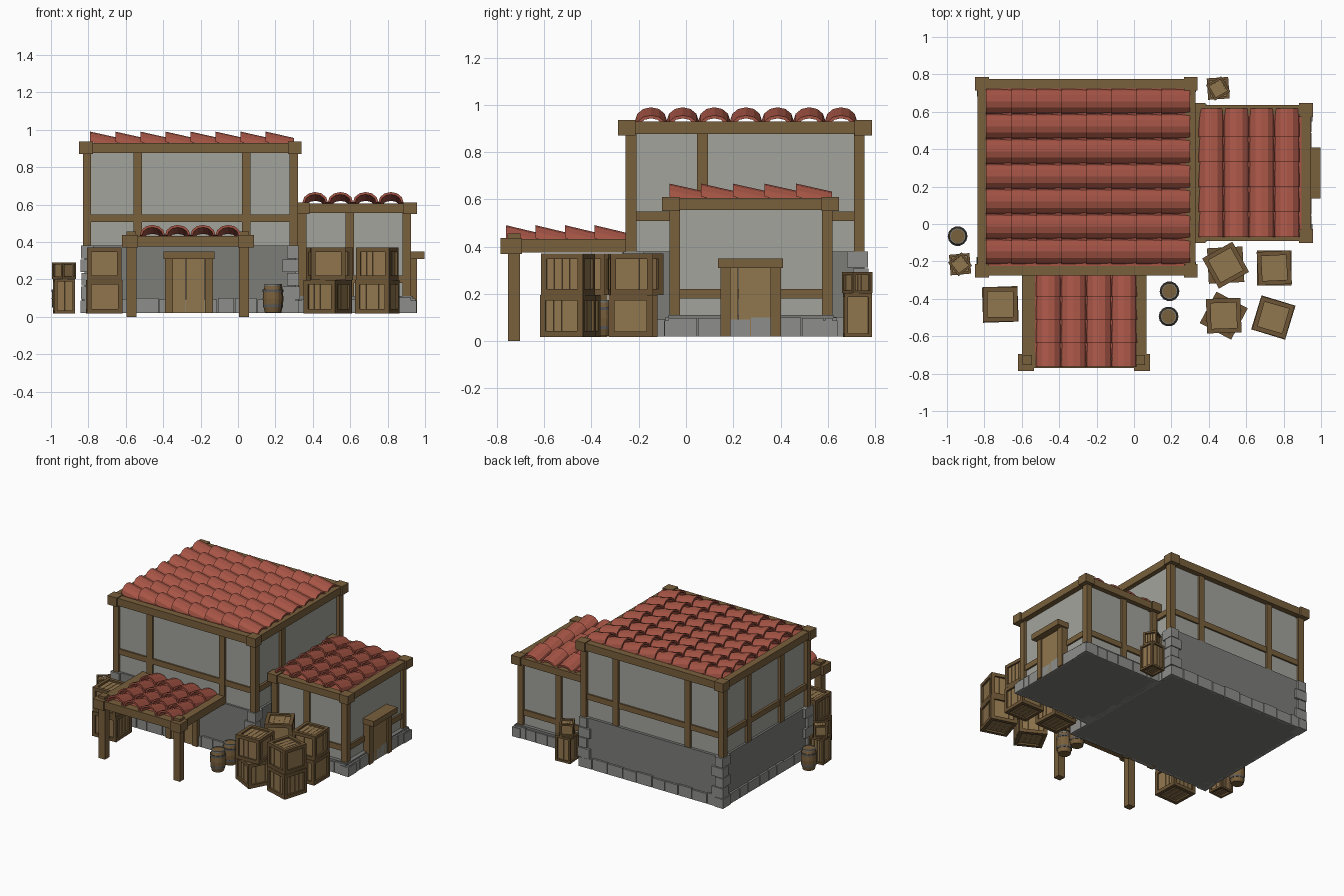
import bpy, bmesh, math, random
from mathutils import Matrix, Vector

if "Cube" in bpy.data.objects:
    bpy.data.objects.remove(bpy.data.objects["Cube"])

random.seed(4)


def material(name, r, g, b):
    m = bpy.data.materials.new(name)
    m.diffuse_color = (r, g, b, 1)
    m.use_nodes = True
    m.node_tree.nodes["Principled BSDF"].inputs["Base Color"].default_value = m.diffuse_color
    return m


WOOD = material("timber", 0.19, 0.115, 0.045)
PLANK = material("planks", 0.28, 0.18, 0.075)
CRATE = material("crate_frame", 0.15, 0.09, 0.035)
TILE = material("clay_tile", 0.38, 0.09, 0.06)
PLASTER = material("plaster", 0.36, 0.37, 0.33)
STONE = material("stone", 0.2, 0.205, 0.19)
BLOCK = material("stone_block", 0.27, 0.275, 0.26)
IRON = material("iron", 0.1, 0.1, 0.1)


def finish(name, bm, mat, loc=(0, 0, 0), rot=0):
    bmesh.ops.recalc_face_normals(bm, faces=bm.faces)
    me = bpy.data.meshes.new(name)
    bm.to_mesh(me)
    bm.free()
    me.materials.append(mat)
    ob = bpy.data.objects.new(name, me)
    ob.location = loc
    ob.rotation_euler.z = math.radians(rot)
    bpy.context.collection.objects.link(ob)
    return ob


def boxes(name, mat, items, loc=(0, 0, 0), rot=0):
    """One object from boxes given as (x0, x1, y0, y1, z0, z1)."""
    bm = bmesh.new()
    for x0, x1, y0, y1, z0, z1 in items:
        m = Matrix.Translation(((x0 + x1) / 2, (y0 + y1) / 2, (z0 + z1) / 2))
        m = m @ Matrix.Diagonal((x1 - x0, y1 - y0, z1 - z0, 1))
        bmesh.ops.create_cube(bm, size=1, matrix=m)
    return finish(name, bm, mat, loc, rot)


def tiles(name, origin, along, across, rows, cols, pitch, width):
    """Overlapping half-round tiles, each sloping down along the row."""
    bm = bmesh.new()
    o, u, v = Vector(origin), Vector(along), Vector(across)
    n = 6
    for r in range(rows):
        for c in range(cols):
            rings = []
            for a, dz in ((r * pitch, 0.0), ((r + 1.06) * pitch, -0.034)):
                ring = []
                for t in (0, 0.013):
                    for i in range(n + 1):
                        k = math.pi * (i if t == 0 else n - i) / n
                        w, h = width * 0.5 - t, 0.055 - t
                        ring.append(bm.verts.new(o + u * (a - dz * 0.3) + v * ((c + 0.5) * width - w * math.cos(k))
                                                 + Vector((0, 0, dz + h * math.sin(k)))))
                rings.append(ring)
            m = len(rings[0])
            for i in range(m):
                j = (i + 1) % m
                bm.faces.new((rings[0][i], rings[0][j], rings[1][j], rings[1][i]))
            for ring in rings:
                for i in range(n):
                    bm.faces.new((ring[i], ring[i + 1], ring[m - 2 - i], ring[m - 1 - i]))
    return finish(name, bm, TILE)


def roof_frame(name, x0, x1, y0, y1, z0, z1, cap=0.012):
    """Four eaves beams with slightly larger corner caps."""
    b = 0.05
    items = [(x0, x1, y0, y0 + b, z0, z1), (x0, x1, y1 - b, y1, z0, z1),
             (x0, x0 + b, y0, y1, z0, z1), (x1 - b, x1, y0, y1, z0, z1)]
    boxes(name + "_beams", WOOD, items)
    caps = [(x - cap, x + b + cap, y - cap, y + b + cap, z0 - 0.005, z1 + 0.006)
            for x in (x0, x1 - b) for y in (y0, y1 - b)]
    boxes(name + "_corner_caps", WOOD, caps)


def timber_frame(name, x0, x1, y0, y1, z0, z1, rail, front, left, right):
    """Corner posts, intermediate posts and a rail on all four walls."""
    p = 0.045
    items = [(x, x + p, y, y + p, z0, z1) for x in (x0, x1 - p) for y in (y0, y1 - p)]
    for x in front:
        items += [(x - p / 2, x + p / 2, y, y + 0.03, z0, z1) for y in (y0 + 0.004, y1 - 0.034)]
    items += [(x0 + 0.004, x0 + 0.034, y - p / 2, y + p / 2, z0, z1) for y in left]
    items += [(x1 - 0.034, x1 - 0.004, y - p / 2, y + p / 2, z0, z1) for y in right]
    items += [(x0, x1, y, y + 0.025, rail, rail + 0.04) for y in (y0 + 0.008, y1 - 0.033)]
    items += [(x, x + 0.025, y0, y1, rail, rail + 0.04) for x in (x0 + 0.008, x1 - 0.033)]
    boxes(name, WOOD, items)


def foundation(name, x0, x1, y0, y1, courses):
    """Low row of blocks round the foot, and stacked corner stones."""
    items = []
    d = 0.012
    for horizontal, a0, a1 in ((True, x0, x1), (False, y0, y1)):
        for side in (0, 1):
            a = a0
            while a < a1 - 0.03:
                e = min(a + random.uniform(0.08, 0.13), a1)
                h = random.uniform(0.07, 0.082)
                if horizontal:
                    y = (y0, y1)[side]
                    items.append((a, e - 0.005, y - d, y + d, 0.02, h + 0.02))
                else:
                    x = (x0, x1)[side]
                    items.append((x - d, x + d, a, e - 0.005, 0.02, h + 0.02))
                a = e
    step = 0.073
    for sx, x in ((1, x0), (-1, x1)):
        for sy, y in ((1, y0), (-1, y1)):
            for i in range(courses):
                w, l = (0.075, 0.05) if i % 2 else (0.05, 0.075)
                o = random.uniform(0.012, 0.02)
                xs, ys = sorted((x - sx * o, x + sx * w)), sorted((y - sy * o, y + sy * l))
                items.append((*xs, *ys, 0.02 + i * step, 0.015 + (i + 1) * step))
    boxes(name, BLOCK, items)


def door(name, loc, rot):
    """Plank door facing local -y, with jambs and a deep lintel."""
    boxes(name + "_frame", WOOD, [(-0.128, -0.085, -0.028, 0.02, 0.02, 0.31), (0.085, 0.128, -0.028, 0.02, 0.02, 0.31),
                                  (-0.137, 0.137, -0.068, 0.02, 0.31, 0.35)], loc, rot)
    boxes(name + "_planks", PLANK, [(-0.085 + i * 0.034, -0.052 + i * 0.034, -0.018, 0.02, 0.02, 0.31)
                                    for i in range(5)], loc, rot)


def crate(name, x, y, z, s, h, rot):
    """Framed crate with planked sides and lid."""
    a, t, p = s / 2, s * 0.13, 0.012
    bars = [(sx * a - (t if sx > 0 else 0), sx * a + (t if sx < 0 else 0),
             sy * a - (t if sy > 0 else 0), sy * a + (t if sy < 0 else 0), 0, h) for sx in (-1, 1) for sy in (-1, 1)]
    for z0, z1 in ((0, t), (h - t, h)):
        bars += [(-a, a, -a, t - a, z0, z1), (-a, a, a - t, a, z0, z1),
                 (-a, t - a, -a, a, z0, z1), (a - t, a, -a, a, z0, z1)]
    boxes(name + "_frame", CRATE, bars, (x, y, z), rot)
    q, w = a - p, (s - 2 * t) / 4
    slats = [(-q + 0.005, q - 0.005, -q + 0.005, q - 0.005, p + 0.005, h - p - 0.005)]
    for i in range(4):
        c0 = -a + t + i * w
        c1 = c0 + w - 0.003
        slats += [(c0, c1, -q, q, p, h - p), (-q, q, c0, c1, p + 0.002, h - p - 0.002)]
    boxes(name + "_planks", PLANK, slats, (x, y, z), rot)


def lathe(name, mat, profile, loc, n=14):
    bm = bmesh.new()
    rings = [[bm.verts.new((r * math.cos(2 * math.pi * i / n), r * math.sin(2 * math.pi * i / n), z))
              for i in range(n)] for r, z in profile]
    for lo, hi in zip(rings, rings[1:]):
        for i in range(n):
            bm.faces.new((lo[i], lo[(i + 1) % n], hi[(i + 1) % n], hi[i]))
    bm.faces.new(rings[0])
    bm.faces.new(rings[-1])
    finish(name, bm, mat, loc)


# Main house
boxes("main_stone_base", STONE, [(-0.82, 0.31, -0.25, 0.755, 0.02, 0.38)])
boxes("main_walls", PLASTER, [(-0.805, 0.295, -0.235, 0.735, 0.38, 0.9)])
foundation("main_stone_blocks", -0.822, 0.312, -0.252, 0.757, 5)
timber_frame("main_timbers", -0.83, 0.32, -0.255, 0.755, 0.38, 0.88, 0.508, (-0.537, 0.045), (0.07, 0.45), (0.07,))
roof_frame("main_roof", -0.838, 0.328, -0.275, 0.775, 0.876, 0.93)
boxes("main_roof_deck", TILE, [(-0.8, 0.3, -0.24, 0.74, 0.9, 0.925)])
tiles("main_roof_tiles", (-0.79, -0.215, 0.935), (1, 0, 0), (0, 1, 0), 8, 7, 0.134, 0.134)
door("front_door", (-0.262, -0.25, 0), 0)

# Side annex
boxes("annex_stone_base", STONE, [(0.3, 0.935, -0.075, 0.625, 0.02, 0.11)])
boxes("annex_walls", PLASTER, [(0.3, 0.905, -0.05, 0.6, 0.1, 0.58)])
foundation("annex_stone_blocks", 0.34, 0.936, -0.074, 0.624, 1)
timber_frame("annex_timbers", 0.32, 0.925, -0.07, 0.62, 0.1, 0.56, 0.18, (0.598,), (), ())
roof_frame("annex_roof", 0.32, 0.945, -0.09, 0.635, 0.555, 0.605)
boxes("annex_roof_deck", TILE, [(0.34, 0.91, -0.06, 0.61, 0.575, 0.6)])
tiles("annex_roof_tiles", (0.345, -0.07, 0.612), (0, 1, 0), (1, 0, 0), 5, 4, 0.134, 0.135)
door("side_door", (0.93, 0.273, 0), 90)

# Porch awning
boxes("awning_posts", WOOD, [(x, x + 0.053, -0.753, -0.703, 0, 0.44) for x in (-0.597, 0.006)])
boxes("awning_beams", WOOD, [(-0.6, -0.53, -0.76, -0.24, 0.375, 0.432), (0.01, 0.066, -0.76, -0.24, 0.375, 0.432),
                             (-0.6, 0.066, -0.77, -0.71, 0.375, 0.432)])
boxes("awning_corner_caps", WOOD, [(x, x + 0.085, -0.785, -0.695, 0.37, 0.437) for x in (-0.62, 0.0)]
      + [(x, x + 0.05, -0.755, -0.7, 0.43, 0.455) for x in (-0.595, 0.01)])
boxes("awning_deck", TILE, [(-0.54, 0.02, -0.73, -0.24, 0.4, 0.425)])
tiles("awning_tiles", (-0.525, -0.762, 0.436), (0, 1, 0), (1, 0, 0), 4, 4, 0.125, 0.135)

# Crate stacks: x, y, size, lower height, upper height, lower turn, upper turn
stacks = [(-0.715, -0.43, 0.19, 0.178, 0.175, 2, 0), (0.49, -0.22, 0.19, 0.178, 0.175, 3, 29),
          (0.75, -0.235, 0.185, 0.178, 0.175, 0, 3), (0.48, -0.49, 0.19, 0.178, 0.175, -28, 2),
          (0.745, -0.5, 0.19, 0.178, 0.175, -17, -16), (-0.93, -0.215, 0.11, 0.185, 0.088, 5, 38),
          (0.45, 0.725, 0.115, 0.185, 0.09, 4, 30)]
for i, (x, y, s, h0, h1, r0, r1) in enumerate(stacks):
    crate(f"crate_lower_{i}", x, y, 0.018, s, h0, r0)
    crate(f"crate_upper_{i}", x, y, 0.018 + h0, s * (0.97 if s > 0.15 else 0.83), h1, r1)

# Barrels with iron hoops and a recessed lid
for i, (x, y) in enumerate([(-0.943, -0.065), (0.19, -0.36), (0.185, -0.495)]):
    loc = (x, y, 0.022)
    lathe(f"barrel_{i}", WOOD, [(0.041, 0), (0.05, 0.035), (0.053, 0.075), (0.05, 0.115), (0.041, 0.15)], loc)
    for j, (z, r) in enumerate([(0.03, 0.051), (0.11, 0.053)]):
        lathe(f"barrel_hoop_{i}_{j}", IRON, [(r, z), (r, z + 0.013)], loc)
    lathe(f"barrel_lid_{i}", STONE, [(0.044, 0.142), (0.044, 0.153), (0.037, 0.153), (0.037, 0.149)], loc)
